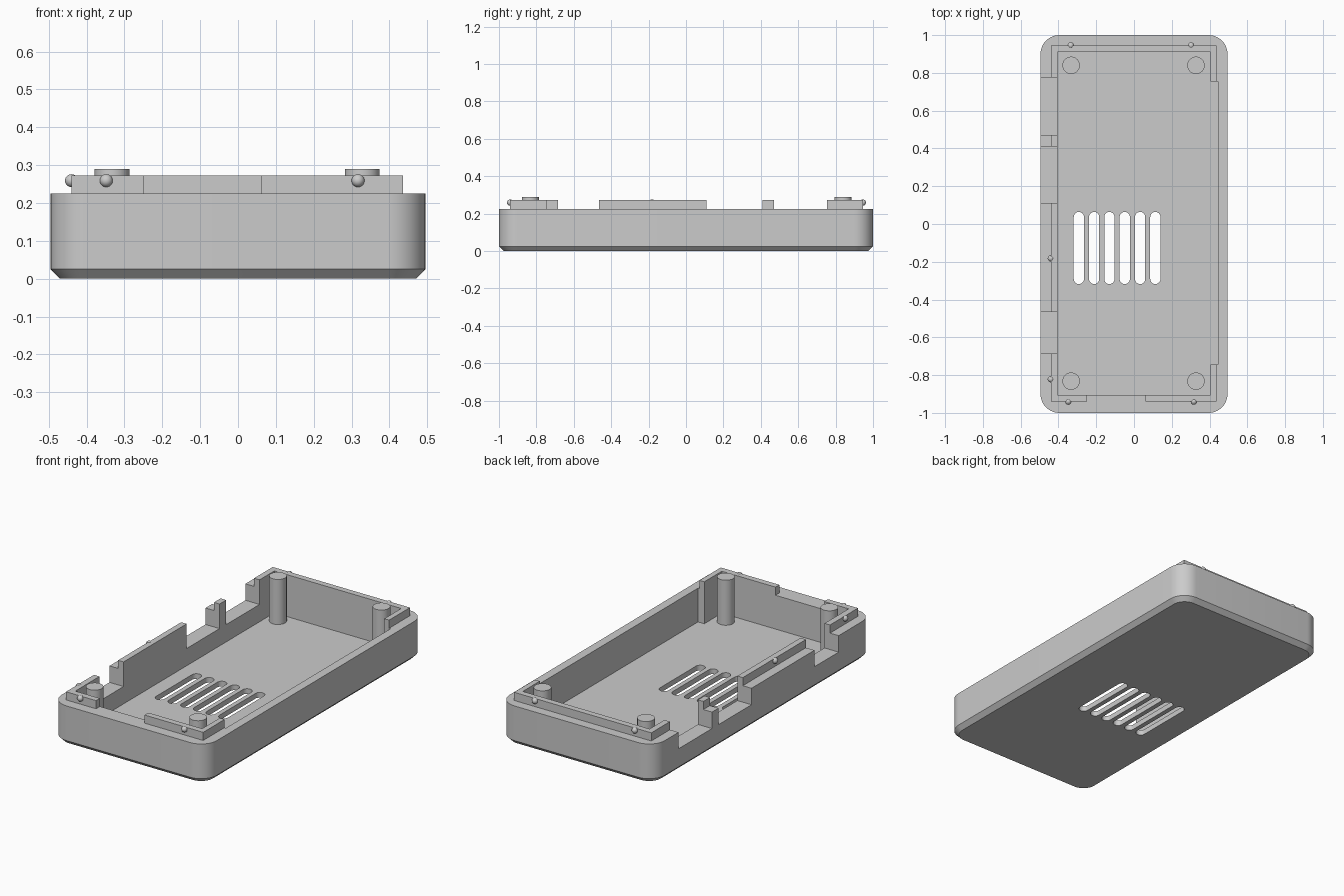
import bpy, bmesh, math

cube = bpy.data.objects.get("Cube")
if cube:
    bpy.data.objects.remove(cube, do_unlink=True)

grey = bpy.data.materials.new("plain grey")
grey.use_nodes = True
COLOUR = (0.6, 0.6, 0.6, 1)
grey.diffuse_color = COLOUR
grey.node_tree.nodes["Principled BSDF"].inputs["Base Color"].default_value = COLOUR

RIM, LIP_TOP, FLOOR, NOTCH = 0.225, 0.272, 0.03, 0.13


def finish(name, bm):
    bmesh.ops.recalc_face_normals(bm, faces=bm.faces[:])
    mesh = bpy.data.meshes.new(name)
    bm.to_mesh(mesh)
    bm.free()
    mesh.materials.append(grey)
    obj = bpy.data.objects.new(name, mesh)
    bpy.context.collection.objects.link(obj)
    return obj


def smooth(obj):
    bpy.ops.object.select_all(action='DESELECT')
    obj.select_set(True)
    bpy.context.view_layer.objects.active = obj
    bpy.ops.object.shade_smooth_by_angle(angle=math.radians(30))


def rounded_outline(x0, x1, y0, y1, r, steps=12):
    corners = [(x1 - r, y1 - r), (x0 + r, y1 - r), (x0 + r, y0 + r), (x1 - r, y0 + r)]
    points = []
    for i, (cx, cy) in enumerate(corners):
        for k in range(steps + 1):
            a = (i + k / steps) * math.pi / 2
            points.append((cx + r * math.cos(a), cy + r * math.sin(a)))
    return points


def loft(name, layers):
    """Solid through matching outlines, each given with its height."""
    bm = bmesh.new()
    rings = [[bm.verts.new((x, y, z)) for x, y in pts] for pts, z in layers]
    n = len(rings[0])
    for low, high in zip(rings, rings[1:]):
        for i in range(n):
            j = (i + 1) % n
            bm.faces.new((low[i], low[j], high[j], high[i]))
    bm.faces.new(rings[0][::-1])
    bm.faces.new(rings[-1])
    bmesh.ops.remove_doubles(bm, verts=bm.verts[:], dist=1e-5)
    return finish(name, bm)


def box(name, x0, x1, y0, y1, z0, z1):
    outline = [(x0, y0), (x1, y0), (x1, y1), (x0, y1)]
    return loft(name, [(outline, z0), (outline, z1)])


def cut(target, cutter):
    mod = target.modifiers.new("cut", 'BOOLEAN')
    mod.operation = 'DIFFERENCE'
    mod.solver = 'EXACT'
    mod.object = cutter
    bpy.context.view_layer.objects.active = target
    bpy.ops.object.modifier_apply(modifier=mod.name)
    bpy.data.objects.remove(cutter, do_unlink=True)


# Tray with rounded corners and a chamfered base
X, Y, C = 0.495, 1.0, 0.025
full = rounded_outline(-X, X, -Y, Y, 0.1)
base = rounded_outline(-X + C, X - C, -Y + C, Y - C, 0.1 - C)
tray = loft("tray", [(base, 0), (full, C), (full, RIM)])

# Cavity and the deeper pocket along one long wall
cut(tray, box("cavity_cutter", -0.405, 0.405, -0.905, 0.91, FLOOR, 0.5))
cut(tray, box("pocket_cutter", 0.3, 0.445, -0.745, 0.755, FLOOR, 0.5))

# Port openings in the other long wall
for y0, y1 in [(0.47, 0.775), (0.11, 0.41), (-0.685, -0.465)]:
    cut(tray, box("port_cutter", -0.6, -0.35, y0, y1, NOTCH, 0.5))

# Ventilation slots
for i in range(6):
    x = -0.292 + 0.081 * i
    slot = rounded_outline(x - 0.027, x + 0.027, -0.318, 0.064, 0.027, 8)
    cut(tray, loft("slot_cutter", [(slot, -0.1), (slot, 0.1)]))
smooth(tray)

# Raised lip segments
L, R, F, B = -0.44, 0.436, -0.94, 0.945
lips = {
    "back_lip": (L, R, 0.91, B),
    "back_left_lip": (0.405, R, 0.755, 0.91),
    "front_left_lip": (0.405, R, -0.905, -0.745),
    "front_lip_left_part": (0.062, R, F, -0.905),
    "front_lip_right_part": (L, -0.248, F, -0.905),
    "front_right_lip": (L, -0.405, -0.905, -0.685),
    "middle_right_lip": (L, -0.405, -0.465, 0.11),
    "port_divider_lip": (L, -0.405, 0.41, 0.47),
    "back_right_lip": (L, -0.405, 0.775, 0.91),
}
for name, (x0, x1, y0, y1) in lips.items():
    box(name, x0, x1, y0, y1, RIM, LIP_TOP)

# Corner posts
for x in (-0.333, 0.328):
    for y in (-0.832, 0.84):
        disc = rounded_outline(x - 0.046, x + 0.046, y - 0.046, y + 0.046, 0.046, 10)
        smooth(loft("corner_post", [(disc, FLOOR), (disc, 0.29)]))

# Snap bumps on the lip
for x, y in [(-0.348, F), (0.317, F), (-0.335, B), (0.302, B), (L, -0.182), (L, -0.822)]:
    bm = bmesh.new()
    bmesh.ops.create_uvsphere(bm, u_segments=24, v_segments=14, radius=0.017)
    bmesh.ops.translate(bm, verts=bm.verts[:], vec=(x, y, 0.259))
    smooth(finish("snap_bump", bm))
